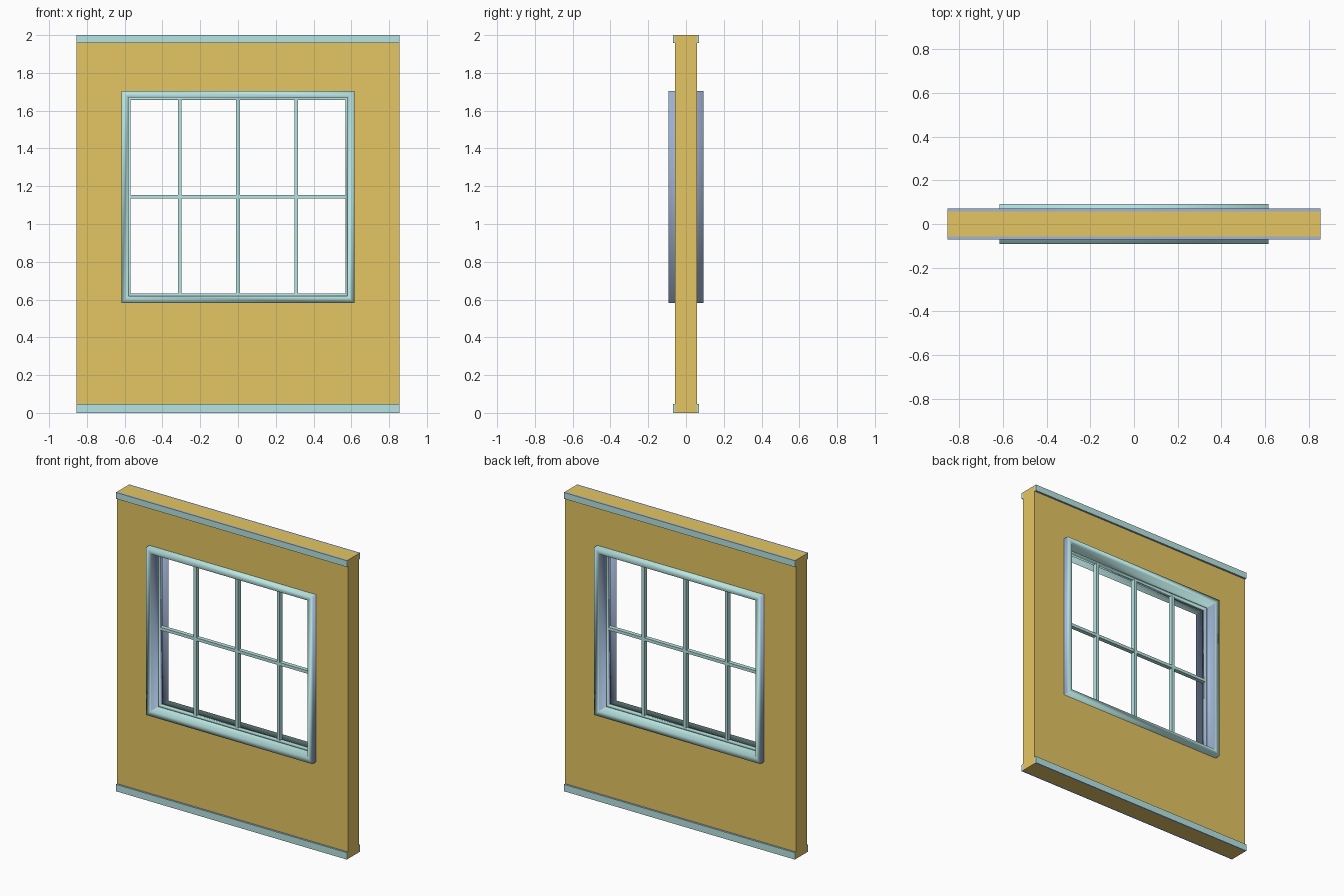
import bpy, bmesh

if "Cube" in bpy.data.objects:
    bpy.data.objects.remove(bpy.data.objects["Cube"])


def material(name, rgb):
    m = bpy.data.materials.new(name)
    m.diffuse_color = (*rgb, 1)
    m.use_nodes = True
    m.node_tree.nodes["Principled BSDF"].inputs["Base Color"].default_value = m.diffuse_color
    return m


OCHRE = material("ochre_plaster", (0.775, 0.565, 0.125))
TEAL = material("pale_teal_trim", (0.485, 0.785, 0.760))
BLUE = material("dusty_blue_trim", (0.36, 0.47, 0.68))


def finish(name, bm, mats, smooth=False, blue_axis=None):
    """Faces pointing along blue_axis take the second material."""
    bmesh.ops.recalc_face_normals(bm, faces=bm.faces)
    for f in bm.faces:
        f.smooth = smooth
        if blue_axis is not None and abs(f.normal[blue_axis]) > 0.7:
            f.material_index = 1
    me = bpy.data.meshes.new(name)
    bm.to_mesh(me)
    bm.free()
    ob = bpy.data.objects.new(name, me)
    bpy.context.collection.objects.link(ob)
    for m in mats:
        me.materials.append(m)
    return ob


def ring(name, loops, mats, smooth=False, blue_axis=None):
    """Closed rectangular frame: each loop is (half_width, z_low, z_high, y)."""
    bm = bmesh.new()
    rows = [[bm.verts.new(p) for p in
             ((-w, y, a), (w, y, a), (w, y, b), (-w, y, b))]
            for w, a, b, y in loops]
    for i, r in enumerate(rows):
        s = rows[(i + 1) % len(rows)]
        for k in range(4):
            n = (k + 1) % 4
            bm.faces.new((r[k], r[n], s[n], s[k]))
    return finish(name, bm, mats, smooth, blue_axis)


def box(name, x0, x1, y0, y1, z0, z1, mats, blue_axis=None):
    bm = bmesh.new()
    bmesh.ops.create_cube(bm, size=1)
    for v in bm.verts:
        v.co = (x1 if v.co.x > 0 else x0,
                y1 if v.co.y > 0 else y0,
                z1 if v.co.z > 0 else z0)
    return finish(name, bm, mats, False, blue_axis)


TRIM = (TEAL, BLUE)
HW, WY, RY = 0.855, 0.057, 0.07    # wall half width, half thickness, rail reach
CZ, OX, OZ = 1.144, 0.616, 0.561   # window centre and outer half size
CD, IN = 0.092, 0.036              # casing half depth and face width


def inset(d, y):
    return (OX - d, CZ - OZ + d, CZ + OZ - d, y)


# wall panel with window opening
hole = inset(0.03, 0)[:3]
ring("wall", [(HW, 0, 2, -WY), (HW, 0, 2, WY), (*hole, WY), (*hole, -WY)], (OCHRE,))

# rails along the top and bottom of both wall faces, blue above and below
for side, s in (("front", -1), ("back", 1)):
    y0, y1 = sorted((s * WY, s * RY))
    box(side + "_bottom_rail", -HW, HW, y0, y1, 0, 0.046, TRIM, 2)
    box(side + "_top_rail", -HW, HW, y0, y1, 1.958, 2, TRIM, 2)

# window casing passing through the wall, softly shaded, blue on its upright sides
ring("window_casing", [inset(0, -CD), inset(0, CD),
                       inset(IN, CD), inset(IN, -CD)], TRIM, True, 0)

# sash frame in the middle of the jamb
ring("window_sash", [inset(0.034, -0.015), inset(0.048, -0.015),
                     inset(0.048, 0.015), inset(0.034, 0.015)], TRIM, True, 0)

# glazing bars
for n, x in (("left", -0.308), ("middle", 0), ("right", 0.308)):
    box(n + "_vertical_bar", x - 0.01, x + 0.01, -0.015, 0.015,
        CZ - OZ + 0.045, CZ + OZ - 0.045, (TEAL,))
box("horizontal_bar", -OX + 0.045, OX - 0.045, -0.014, 0.014,
    CZ - 0.01, CZ + 0.01, (TEAL,))
